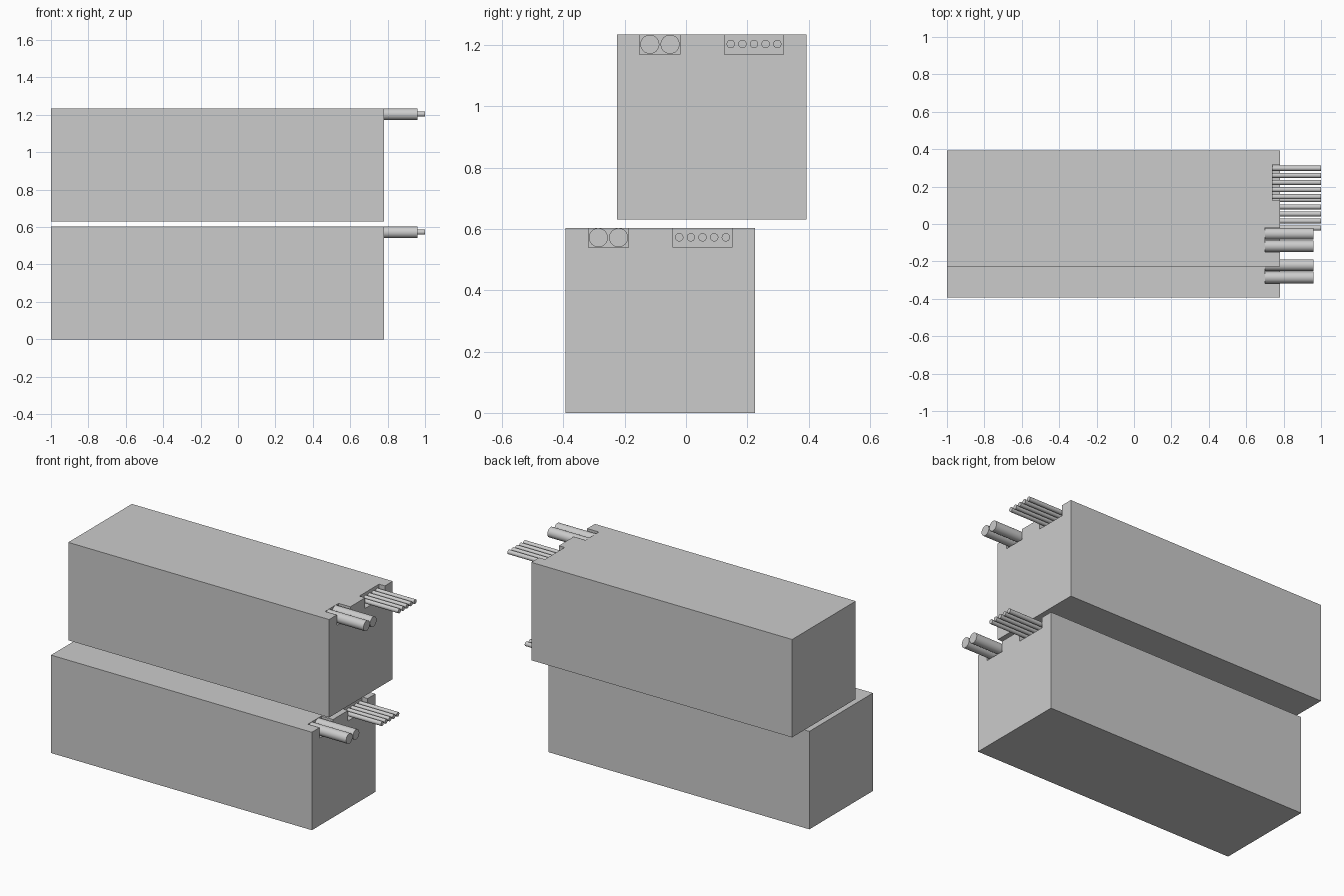
import bpy

cube = bpy.data.objects.get("Cube")
if cube:
    bpy.data.objects.remove(cube, do_unlink=True)

grey = bpy.data.materials.new("plain grey")
grey.use_nodes = True
grey.diffuse_color = (0.6, 0.6, 0.6, 1)
grey.node_tree.nodes["Principled BSDF"].inputs["Base Color"].default_value = (0.6, 0.6, 0.6, 1)

FRONT_X = 0.78            # socket end of each case
WIDTH, HEIGHT = 0.62, 0.604
SOCKET_DEPTH = 0.065


def box(name, low, high):
    """Axis-aligned block between two corners."""
    bpy.ops.mesh.primitive_cube_add(size=1, location=[(a + b) / 2 for a, b in zip(low, high)])
    obj = bpy.context.object
    obj.name = name
    obj.scale = [b - a for a, b in zip(low, high)]
    bpy.ops.object.transform_apply(location=False, rotation=False, scale=True)
    obj.data.materials.append(grey)
    return obj


def cut_socket(case, y0, y1, x0, top):
    """Open notch in the top edge of the case end."""
    cutter = box("socket_cutter", (x0, y0, top - SOCKET_DEPTH), (FRONT_X + 0.1, y1, top + 0.1))
    cutter.hide_render = True
    mod = case.modifiers.new("socket", "BOOLEAN")
    mod.operation = "DIFFERENCE"
    mod.solver = "EXACT"
    mod.object = cutter
    bpy.context.view_layer.objects.active = case
    bpy.ops.object.modifier_apply(modifier=mod.name)
    bpy.data.objects.remove(cutter, do_unlink=True)


def pin(name, x0, x1, y, z, radius):
    """Round lead running along x."""
    bpy.ops.mesh.primitive_cylinder_add(vertices=32, radius=radius, depth=x1 - x0,
                                        location=((x0 + x1) / 2, y, z), rotation=(0, 1.5708, 0))
    obj = bpy.context.object
    obj.name = name
    obj.data.materials.append(grey)
    bpy.ops.object.shade_smooth_by_angle()


def battery(label, y, z):
    top = z + HEIGHT
    case = box(label + "_case", (-1, y, z), (FRONT_X, y + WIDTH, top))
    cut_socket(case, y + 0.075, y + 0.206, 0.70, top)
    cut_socket(case, y + 0.352, y + 0.544, 0.74, top)
    # two thick power leads
    for i in range(2):
        pin(f"{label}_power_lead_{i + 1}", 0.70, 0.96, y + 0.108 + i * 0.066, top - 0.032, 0.031)
    # five thin balance leads
    for i in range(5):
        pin(f"{label}_balance_lead_{i + 1}", 0.74, 1.0, y + 0.372 + i * 0.038, top - 0.031, 0.0135)


battery("lower", -0.394, 0)
battery("upper", -0.226, 0.631)
